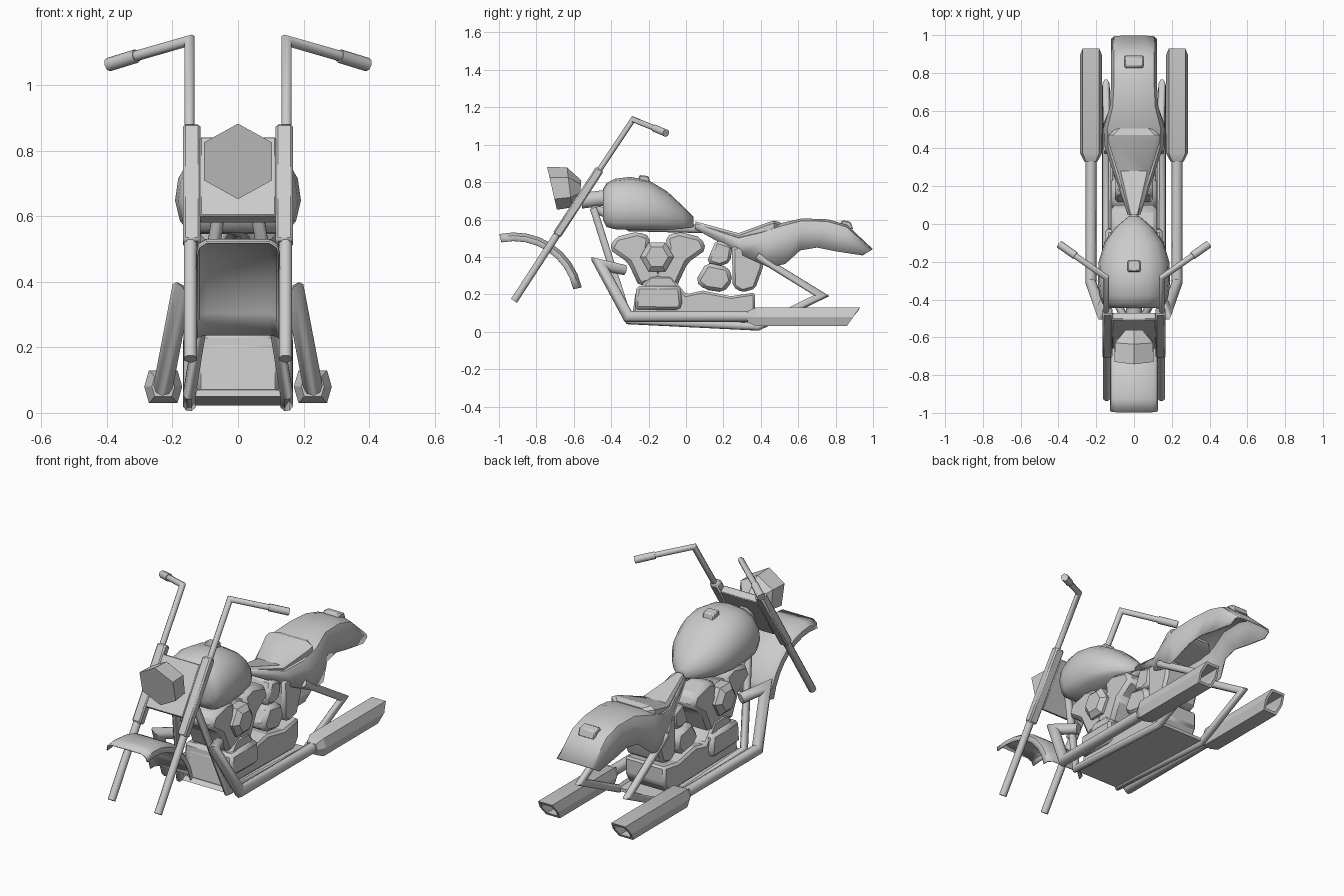
import bpy, bmesh, math
from mathutils import Vector as V

if "Cube" in bpy.data.objects:
    bpy.data.objects.remove(bpy.data.objects["Cube"])


def finish(name, bm, smooth=35, bevel=0.0, solid=0.0):
    bmesh.ops.recalc_face_normals(bm, faces=bm.faces)
    me = bpy.data.meshes.new(name)
    bm.to_mesh(me)
    bm.free()
    ob = bpy.data.objects.new(name, me)
    bpy.context.collection.objects.link(ob)
    bpy.ops.object.select_all(action='DESELECT')
    ob.select_set(True)
    bpy.context.view_layer.objects.active = ob
    if smooth:
        bpy.ops.object.shade_smooth_by_angle(angle=math.radians(smooth))
    if solid:
        m = ob.modifiers.new("thickness", 'SOLIDIFY')
        m.thickness = solid
        m.offset = 0
    if bevel:
        m = ob.modifiers.new("bevel", 'BEVEL')
        m.width = bevel
        m.segments = 1
    return ob


def loft(name, rings, closed=True, caps=True, **kw):
    bm = bmesh.new()
    vs = [[bm.verts.new(p) for p in r] for r in rings]
    n = len(vs[0])
    for a, b in zip(vs, vs[1:]):
        for i in range(n if closed else n - 1):
            j = (i + 1) % n
            bm.faces.new((a[i], a[j], b[j], b[i]))
    if caps and closed:
        bm.faces.new(vs[0])
        bm.faces.new(vs[-1])
    return finish(name, bm, **kw)


def tube(name, pts, r, sides=8):
    """Mitred round tube along a path."""
    pts = [V(p) for p in pts]
    t = (pts[1] - pts[0]).normalized()
    u = t.cross(V((1, 0, 0)) if abs(t.x) < 0.9 else V((0, 0, 1))).normalized()
    w = t.cross(u)
    ring = []
    for i in range(sides):
        a = math.tau * (i + 0.5) / sides
        ring.append(pts[0] + r * (u * math.cos(a) + w * math.sin(a)))
    rings = [ring]
    for k in range(1, len(pts)):
        t = (pts[k] - pts[k - 1]).normalized()
        nrm = t if k == len(pts) - 1 else t + (pts[k + 1] - pts[k]).normalized()
        ring = [p + t * ((pts[k] - p).dot(nrm) / t.dot(nrm)) for p in ring]
        rings.append(ring)
    return loft(name, rings, smooth=50)


def prism(name, yz, x0, x1, bevel=0.012):
    """Side profile extruded across x."""
    return loft(name, [[(x, y, z) for y, z in yz] for x in (x0, x1)], smooth=20, bevel=bevel)


def fork(z, off=0.0):
    """Point on the raked fork line, pushed forward by off."""
    return (-0.92 + (z - 0.165) * 0.652 - 0.838 * off, z + 0.545 * off)


def slab(z0, z1, h):
    return [fork(z0, h), fork(z1, h), fork(z1, -h), fork(z0, -h)]


# Paired parts: forks, bars, exhausts, frame
for s, side in ((1, "right"), (-1, "left")):
    tube("fork_leg_" + side, [(s * .145, *fork(.165)), (s * .145, *fork(.56))], .021)
    prism("fork_sleeve_" + side, slab(.515, .87, .024), s * .114, s * .168, .008)
    tube("handlebar_" + side, [(s * .148, *fork(.86)), (s * .148, -.283, 1.135),
                               (s * .33, -.155, 1.083)], .016)
    tube("grip_" + side, [(s * .31, -.168, 1.088), (s * .395, -.107, 1.062)], .021)
    tube("exhaust_pipe_" + side, [(s * .11, -.33, .33), (s * .175, -.46, .36),
                                  (s * .228, -.31, .082), (s * .228, .36, .082)], .03)
    # Muffler: hollow six-sided can with slanted end
    hexa = [(-1, 0), (-.75, 1), (.75, 1), (1, 0), (.75, -1), (-.75, -1)]
    rings = []
    for y, k, slant in ((.33, .6, 0), (.375, 1, 0), (.895, 1, .035), (.895, .75, .03), (.62, .7, 0)):
        rings.append([(s * .228 + a * k * .058, y + slant * b, .08 + b * k * .05) for a, b in hexa])
    loft("muffler_" + side, rings, smooth=25)
    tube("frame_rail_" + side, [(s * .05, -.495, .66), (s * .148, -.305, .06), (s * .148, .385, .026),
                                (s * .148, .725, .193), (s * .14, .38, .405)], .021)
    # Air cleaner
    rings = [[(s * x, -.155 + r * math.cos(i * math.tau / 6), .4 + r * math.sin(i * math.tau / 6))
              for i in range(6)] for x, r in ((.08, .09), (.135, .09), (.16, .06))]
    loft("air_cleaner_" + side, rings, smooth=0)

# Fork plate and steering neck
prism("fork_plate", slab(.59, .83, .022), -.116, .116, .004)
tube("steering_neck", [(0, -.56, .70), (0, -.40, .72)], .045)
tube("frame_spine", [(0, -.5, .67), (0, -.3, .56), (0, .1, .55)], .025)

# Headlight: six-sided bowl with tilted lens
rings = []
for yt, zt, yb, zb, w in ((-.743, .882, -.69, .652, .104), (-.636, .878, -.61, .665, .1),
                          (-.56, .81, -.567, .72, .045)):
    c, h = V(((yt + yb) / 2, (zt + zb) / 2)), V((yt - yb, zt - zb)) / 2
    rings.append([(w * math.sin(a) / .866, *(c + h * math.cos(a)))
                  for a in (i * math.tau / 6 for i in range(6))])
loft("headlight", rings, smooth=30)

# Front fender: crowned arc around the axle
rings = []
for i in range(9):
    a = math.radians(102 - i * 90 / 8)
    rings.append([(x, -.92 + r * math.cos(a), .16 + r * math.sin(a))
                  for x, r in ((-.125, .325), (-.12, .352), (-.095, .368),
                               (.095, .368), (.12, .352), (.125, .325))])
loft("front_fender", rings, closed=False, smooth=40, solid=.006)

# Fuel tank
half = [(0, 1), (.42, .96), (.75, .83), (.95, .6), (1, .36), (.92, .14), (.75, 0)]
sect = half + [(-x, z) for x, z in half[:0:-1]]
rings = []
for y, zb, zt, w in ((-.445, .6, .76, .13), (-.425, .56, .795, .165), (-.38, .548, .818, .183),
                     (-.3, .545, .828, .192), (-.2, .545, .81, .187), (-.1, .545, .75, .157),
                     (-.02, .55, .675, .1), (.04, .56, .615, .03)):
    rings.append([(x * w, y, zb + z * (zt - zb)) for x, z in sect])
loft("fuel_tank", rings, smooth=50)
prism("fuel_cap", [(-.255, .81), (-.25, .838), (-.2, .832), (-.19, .79)], -.034, .034, .006)

# Engine: V cylinders, mirrored about y = -0.15
cyl = [(-.41, .44), (-.38, .505), (-.26, .535), (-.19, .51), (-.2, .45), (-.12, .29),
       (-.25, .24), (-.31, .37)]
prism("front_cylinder", cyl, -.12, .12, .02)
prism("rear_cylinder", [(-.3 - y, z) for y, z in cyl], -.12, .12, .02)
prism("crankcase", [(-.29, .06), (-.27, .21), (-.19, .30), (-.08, .30), (.0, .2), (.09, .22),
                    (.24, .19), (.37, .21), (.37, .11), (.33, .05)], -.125, .125)
prism("crankcase_cover", [(-.275, .12), (-.265, .245), (-.03, .245), (-.02, .14), (-.04, .115)],
      -.15, .15, .02)
prism("gearbox", [(.05, .27), (.11, .37), (.23, .345), (.25, .27), (.2, .21), (.1, .225)],
      -.12, .12, .02)
prism("starter_housing", [(.11, .37), (.16, .49), (.25, .46), (.235, .37), (.18, .35)], -.1, .1, .015)
prism("oil_tank", [(.25, .24), (.245, .46), (.42, .44), (.41, .34), (.37, .23), (.3, .21)],
      -.115, .115, .015)
prism("belly_plate", [(-.31, .05), (-.29, .07), (.4, .04), (.4, .022)], -.14, .14, 0)

# Rear fender: open shell, (top y, top z, edge y, edge z, half width)
rings = []
for yt, zt, ye, ze, w in ((.05, .575, .05, .55, .03), (.28, .505, .30, .41, .11),
                          (.40, .54, .44, .345, .152), (.5, .575, .53, .362, .158),
                          (.62, .602, .61, .435, .125), (.76, .597, .70, .45, .117),
                          (.86, .567, .80, .43, .117), (.995, .44, .945, .408, .117)):
    e, t = V((ye, ze)), V((yt, zt))
    row = [(w, *e), (w, *e.lerp(t, .7)), (.88 * w, *e.lerp(t, .93)), (.5 * w, *t)]
    rings.append(row + [(-x, y, z) for x, y, z in row[::-1]])
loft("rear_fender", rings, closed=False, smooth=40, solid=.008)
prism("tail_light", [(.82, .57), (.835, .597), (.88, .588), (.895, .545)], -.05, .05, .006)

# Seat: dished pad
rings = []
for y, zt, zb, w in ((.05, .59, .56, .022), (.28, .527, .485, .088), (.44, .585, .535, .137),
                     (.47, .594, .54, .137), (.505, .585, .56, .095)):
    rings.append([(w, y, zb), (w, y, zt - .014), (.8 * w, y, zt),
                  (-.8 * w, y, zt), (-w, y, zt - .014), (-w, y, zb)])
loft("seat", rings, smooth=30)
